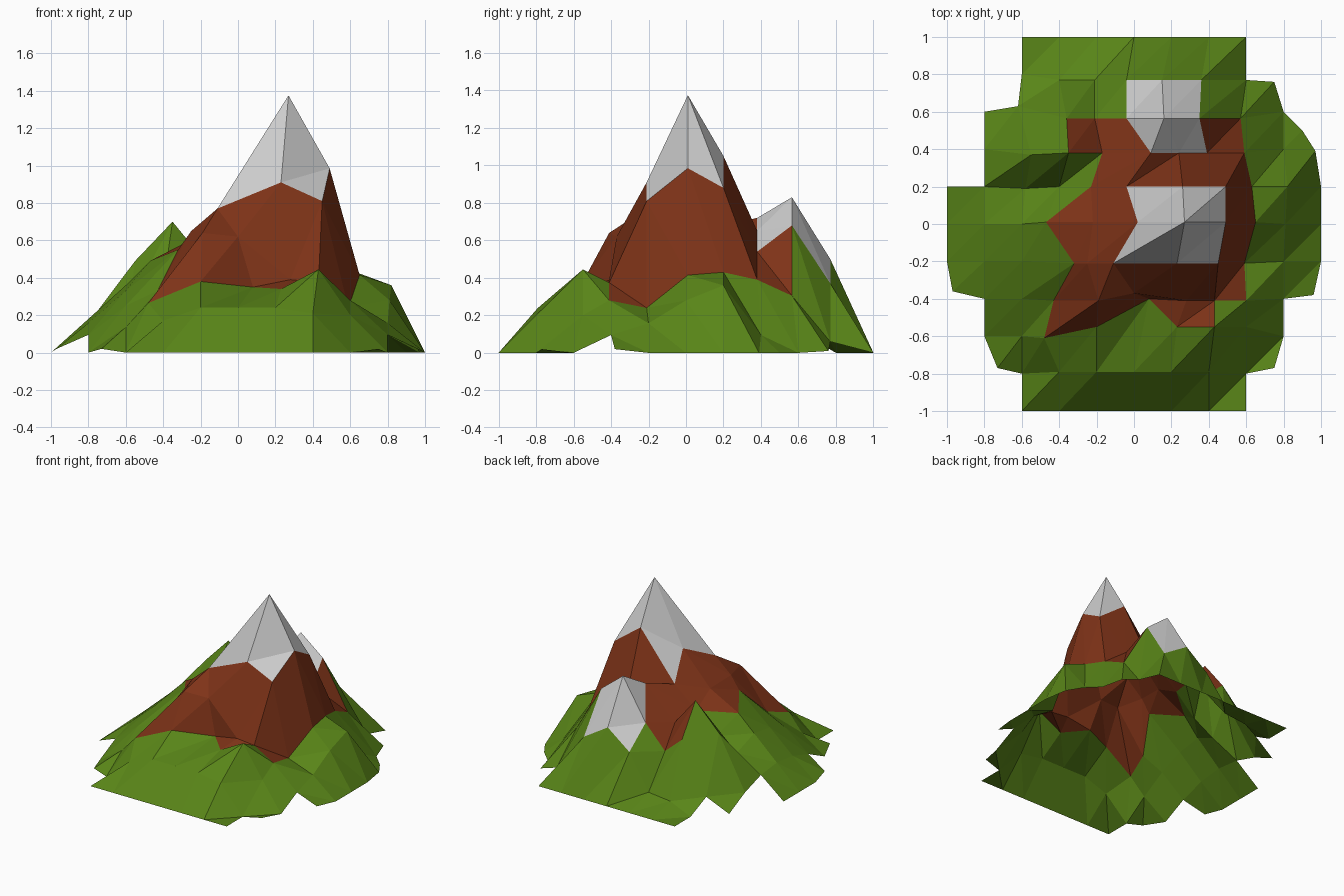
import bpy, bmesh, math

if "Cube" in bpy.data.objects:
    bpy.data.objects.remove(bpy.data.objects["Cube"])

# Mountain core: (x, z) profiles of the rows y = -0.6 ... 0.8, columns x = -0.4 ... 0.6
CORE = [
    (-0.55, [(-.48, .265), (-.20, .38), (.08, .35), (.23, .34), (.43, .445), (.60, .20)]),
    (-0.41, [(-.43, .33), (-.19, .64), (.00, .62), (.28, .39), (.43, .375), (.60, .28)]),
    (-0.21, [(-.32, .55), (-.25, .65), (-.11, .77), (.23, .91), (.45, .81), (.59, .24)]),
    (0.01, [(-.47, .49), (-.22, .62), (.02, .875), (.27, 1.375), (.49, .985), (.65, .415)]),
    (0.20, [(-.40, .36), (-.23, .52), (-.04, .68), (.26, 1.05), (.49, .88), (.63, .43)]),
    (0.38, [(-.35, .70), (-.17, .48), (.09, .72), (.24, .65), (.39, .54), (.59, .39)]),
    (0.565, [(-.36, .46), (-.21, .33), (-.04, .51), (.16, .83), (.35, .68), (.57, .305)]),
    (0.77, [(-.40, .06), (-.21, .08), (-.04, .355), (.15, .50), (.36, .37), (.60, .06)]),
]

# Single points pulled off the regular grid, keyed by (column, row)
MOVED = {
    (3, 2): (-.48, -.61, .265), (5, 2): (.08, -.40, .35), (5, 3): (.0, -.37, .62),
    (2, 7): (-.55, .37, .49), (2, 6): (-.58, .19, .27), (9, 6): (.82, .20, .36),
    (9, 5): (.81, .0, .28), (2, 8): (-.62, .63, .10),
    (1, 1): (-.73, -.77, .02), (9, 1): (.75, -.77, .02), (9, 9): (.75, .76, .01),
    (0, 3): (-.97, -.36, .02), (10, 3): (.96, -.38, .02),
    (10, 7): (.97, .39, 0), (10, 8): (.90, .50, 0),
}
FRONT_RIDGE = {3: .17, 4: .24, 5: .24, 6: .24, 7: .21}

# First and last cell of each row, front to back (stepped round footprint)
SPANS = [(2, 7), (1, 8), (1, 8), (0, 9), (0, 9), (0, 9), (1, 9), (1, 9), (2, 8), (2, 7)]

# Ground cover of the core cells: g grass, r rock, s snow, m half grass half rock
COVER = {2: "rrrrg", 3: "rrrrr", 4: "rrssr", 5: "mrssr", 6: "grrrr", 7: "rrssr", 8: "ggssg"}


def point(i, j):
    if (i, j) in MOVED:
        return MOVED[i, j]
    if 3 <= i <= 8 and 2 <= j <= 9:
        y, profile = CORE[j - 2]
        x, z = profile[i - 3]
        return x, y, z
    x, y = -1 + 0.2 * i, -1 + 0.2 * j
    if j == 1 and i in FRONT_RIDGE:
        return x, -0.79, FRONT_RIDGE[i]
    # outer slope falls evenly to the ground
    return x, y, max(0, 0.9 * (1 - math.hypot(x, y)))


def material(name, color):
    m = bpy.data.materials.new(name)
    m.diffuse_color = (*color, 1)
    m.use_nodes = True
    m.node_tree.nodes["Principled BSDF"].inputs["Base Color"].default_value = m.diffuse_color
    return m


# Terrain surface, each cell split into two flat triangles
bm = bmesh.new()
verts = {}


def vert(i, j):
    if (i, j) not in verts:
        verts[i, j] = bm.verts.new(point(i, j))
    return verts[i, j]


for j, (first, last) in enumerate(SPANS):
    for i in range(first, last + 1):
        cover = COVER[j][i - 3] if j in COVER and 3 <= i <= 7 else "g"
        a, b, c, d = vert(i, j), vert(i + 1, j), vert(i + 1, j + 1), vert(i, j + 1)
        lower, upper = ("r", "g") if cover == "m" else (cover, cover)
        bm.faces.new((a, b, c)).material_index = "grs".index(lower)
        bm.faces.new((a, c, d)).material_index = "grs".index(upper)

mesh = bpy.data.meshes.new("mountain")
bm.to_mesh(mesh)
bm.free()
mountain = bpy.data.objects.new("mountain", mesh)
bpy.context.collection.objects.link(mountain)

# Grass, rock and snow colours
mesh.materials.append(material("grass", (.10, .236, .009)))
mesh.materials.append(material("rock", (.21, .033, .009)))
mesh.materials.append(material("snow", (.8, .8, .8)))
